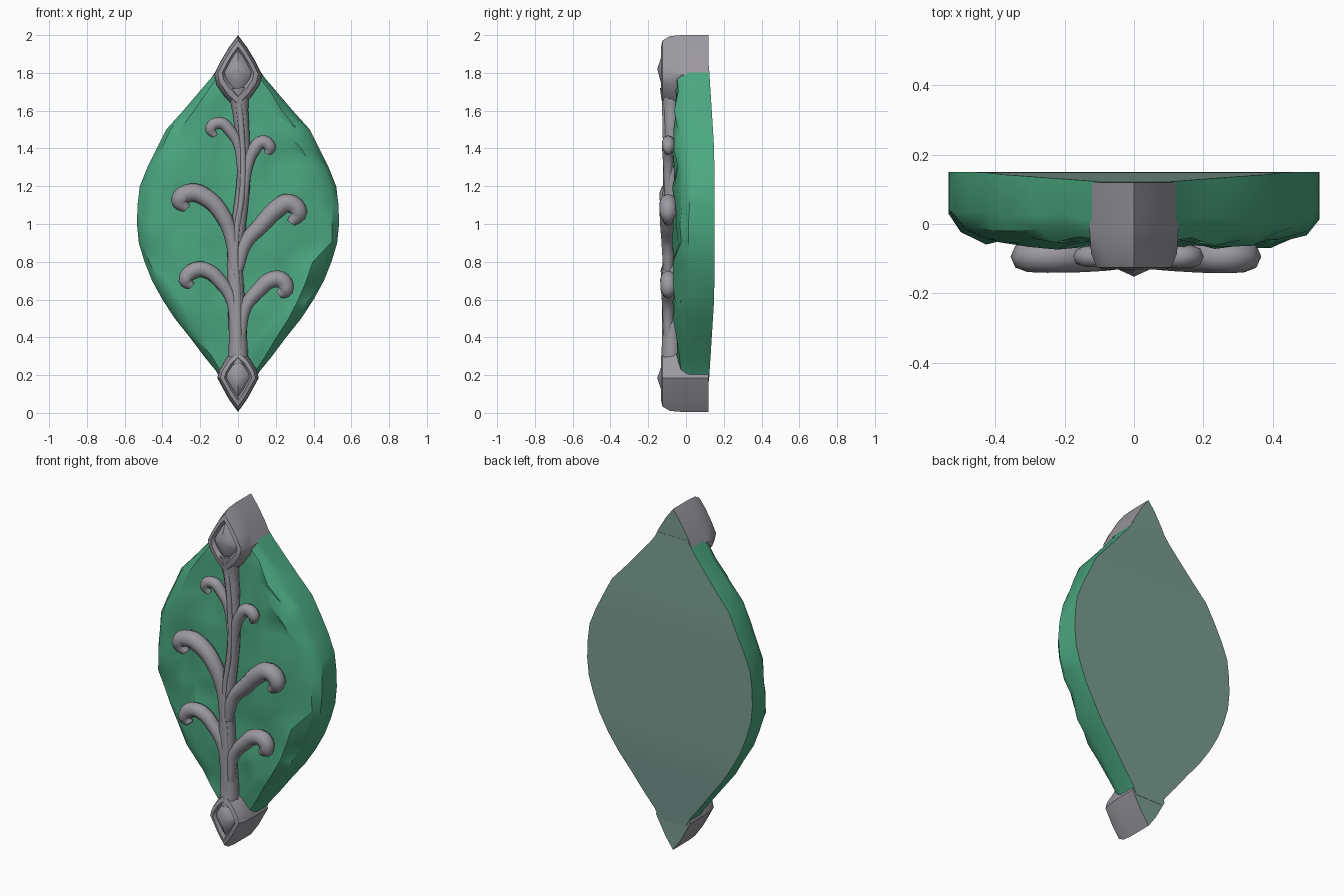
import bpy, bmesh, math
from mathutils import Vector, noise

cube = bpy.data.objects.get("Cube")
if cube:
    bpy.data.objects.remove(cube, do_unlink=True)


def material(name, color):
    mat = bpy.data.materials.new(name)
    mat.use_nodes = True
    mat.diffuse_color = (*color, 1)
    mat.node_tree.nodes["Principled BSDF"].inputs["Base Color"].default_value = (*color, 1)
    return mat


GREEN = material("leaf green", (0.07, 0.39, 0.22))
SILVER = material("silver", (0.33, 0.32, 0.35))
BACKING = material("pale green backing", (0.19, 0.33, 0.28))


def finish(name, bm, mats, angle):
    bmesh.ops.recalc_face_normals(bm, faces=bm.faces)
    mesh = bpy.data.meshes.new(name)
    bm.to_mesh(mesh)
    bm.free()
    obj = bpy.data.objects.new(name, mesh)
    bpy.context.collection.objects.link(obj)
    for mat in mats:
        mesh.materials.append(mat)
    smooth(obj, angle)
    return obj


def smooth(obj, angle):
    bpy.ops.object.select_all(action='DESELECT')
    obj.select_set(True)
    bpy.context.view_layer.objects.active = obj
    bpy.ops.object.shade_smooth_by_angle(angle=math.radians(angle))


# Leaf: cross-sections stacked along z, flat behind and lumpy in front
WIDTHS = [(0.165, 0.085), (0.22, 0.115), (0.3, 0.18), (0.4, 0.255), (0.5, 0.335),
          (0.6, 0.4), (0.7, 0.455), (0.8, 0.495), (0.9, 0.525), (1.0, 0.535),
          (1.1, 0.532), (1.2, 0.52), (1.3, 0.48), (1.4, 0.43), (1.5, 0.38),
          (1.6, 0.29), (1.7, 0.205), (1.77, 0.145), (1.84, 0.095)]
SECTION = [(1, 0.03), (0.94, -0.015), (0.8, -0.052), (0.62, -0.056),
           (0.45, -0.058), (0.28, -0.056), (0.13, -0.054)]


def back_depth(z):
    return 0.12 + 0.03 * min(1, max(0, 1.8 * (1 - abs(z - 1) / 0.86)))


def leaf():
    bm = bmesh.new()
    half = SECTION + [(0, -0.054)]
    profile = [(-t, y) for t, y in half] + [(t, y) for t, y in reversed(SECTION)]
    rows = []
    for z, w in WIDTHS:
        edge = min(1, (1 - abs(z - 1) / 0.86) * 3)
        row = [bm.verts.new((-w, back_depth(z), z))]
        for t, y in profile:
            p = Vector((t * w, 0, z))
            bump = noise.noise(p * 6.5) * 0.04 + noise.noise(p * 13) * 0.012
            rim = abs(t) == 1
            shift = noise.noise(p * 9) * 0.03 * (not rim) * edge
            depth = y * (0.45 + 0.55 * edge) + bump * (0.3 + 0.7 * edge)
            row.append(bm.verts.new((t * w + shift * 0.5, max(depth, -0.085),
                                     z + shift)))
        row.append(bm.verts.new((w, back_depth(z), z)))
        rows.append(row)
    for low, high in zip(rows, rows[1:]):
        n = len(low)
        for i in range(n):
            j = (i + 1) % n
            quad = [low[i], low[j], high[j], high[i]]
            if i == n - 1:
                bm.faces.new(quad).material_index = 1
            else:
                # Alternate diagonals give the hewn look
                a, b = quad[:3], [quad[0], quad[2], quad[3]]
                if (i + int(low[i].co.z * 10)) % 2:
                    a, b = [quad[0], quad[1], quad[3]], quad[1:]
                bm.faces.new(a)
                bm.faces.new(b)
    bm.faces.new(rows[0])
    bm.faces.new(rows[-1])
    finish("leaf", bm, [GREEN, BACKING], 32)


leaf()


# End caps: pointed blocks with a raised diamond inside a grooved rim
def end_cap(name, outline, centre):
    bm = bmesh.new()
    pts = outline + [(-x, z) for x, z in reversed(outline) if x > 0]
    loops = []
    for scale, y in [(1, 0.12), (1, -0.02), (0.97, -0.085), (0.84, -0.125),
                     (0.66, -0.132), (0.56, -0.112), (0.46, -0.125)]:
        loops.append([bm.verts.new((x * scale, y, centre + (z - centre) * scale))
                      for x, z in pts])
    bm.faces.new(loops[0]).material_index = 1
    n = len(pts)
    for a, b in zip(loops, loops[1:]):
        for i in range(n):
            j = (i + 1) % n
            bm.faces.new((a[i], a[j], b[j], b[i]))
    peak = bm.verts.new((0, -0.152, centre))
    for i in range(n):
        bm.faces.new((loops[-1][i], loops[-1][(i + 1) % n], peak))
    finish(name, bm, [SILVER, BACKING], 40)


end_cap("top_cap", [(0, 2.0), (0.045, 1.94), (0.09, 1.865), (0.128, 1.79),
                    (0.115, 1.735), (0.07, 1.67), (0, 1.6)], 1.82)
end_cap("bottom_cap", [(0, 0.005), (0.05, 0.075), (0.11, 0.185), (0.098, 0.23),
                       (0.055, 0.3), (0, 0.35)], 0.185)


# Stem and scrolls: tapered tubes along smooth paths of (x, z, radius)
def tube(name, path, y=-0.088, flat=1.0):
    curve = bpy.data.curves.new(name, 'CURVE')
    curve.dimensions = '3D'
    curve.bevel_depth = 1
    curve.bevel_resolution = 2
    curve.resolution_u = 4
    curve.use_fill_caps = True
    spline = curve.splines.new('BEZIER')
    spline.bezier_points.add(len(path) - 1)
    for point, (x, z, r) in zip(spline.bezier_points, path):
        point.co = (x, y / flat, z)
        point.radius = r
        point.handle_left_type = point.handle_right_type = 'AUTO'
    curve.materials.append(SILVER)
    obj = bpy.data.objects.new(name, curve)
    bpy.context.collection.objects.link(obj)
    obj.scale.y = flat
    bpy.ops.object.select_all(action='DESELECT')
    obj.select_set(True)
    bpy.context.view_layer.objects.active = obj
    bpy.ops.object.convert(target='MESH')
    bpy.ops.object.transform_apply(location=False, rotation=False, scale=True)
    smooth(bpy.context.object, 50)


tube("stem", [(0, 0.26, 0.055), (0, 0.4, 0.048), (-0.01, 0.6, 0.045),
              (-0.015, 0.85, 0.042), (0.01, 1.05, 0.038), (0.03, 1.25, 0.036),
              (0.025, 1.45, 0.036), (0.012, 1.6, 0.042), (0, 1.72, 0.06)], -0.078)
tube("stem_ridge", [(0.005, 0.28, 0.02), (0, 0.6, 0.018), (-0.012, 0.9, 0.016),
                    (0.025, 1.2, 0.015), (0.022, 1.45, 0.015), (0, 1.68, 0.02)], -0.108)


def scroll(name, points, size):
    # Thin at the root, full on the arch, tucked in at the curled tip
    last = len(points) - 1
    radii = [size * (0.6 + 0.45 * math.sin(math.pi * 0.8 * i / last)) for i in range(last + 1)]
    radii[-1] = size * 0.5
    tube(name, [(x, z, r) for (x, z), r in zip(points, radii)], -0.094, 0.95)


scroll("lower_left_scroll", [(-0.02, 0.46), (-0.035, 0.6), (-0.09, 0.69), (-0.17, 0.755),
                             (-0.24, 0.75), (-0.275, 0.7), (-0.245, 0.67)], 0.04)
scroll("lower_right_scroll", [(0.015, 0.4), (0.04, 0.56), (0.11, 0.65), (0.18, 0.705),
                              (0.235, 0.7), (0.25, 0.65), (0.215, 0.625)], 0.043)
scroll("middle_left_scroll", [(-0.02, 0.76), (-0.035, 0.93), (-0.09, 1.06), (-0.17, 1.14),
                              (-0.25, 1.165), (-0.31, 1.125), (-0.27, 1.08)], 0.047)
scroll("middle_right_scroll", [(0.0, 0.76), (0.04, 0.9), (0.12, 0.99), (0.2, 1.075),
                               (0.27, 1.11), (0.32, 1.06), (0.28, 1.005)], 0.048)
scroll("upper_left_scroll", [(0.015, 1.28), (0, 1.42), (-0.04, 1.49), (-0.095, 1.535),
                             (-0.145, 1.505), (-0.12, 1.465)], 0.031)
scroll("upper_right_scroll", [(0.035, 1.15), (0.05, 1.3), (0.08, 1.385), (0.13, 1.435),
                              (0.168, 1.405), (0.155, 1.37)], 0.034)
